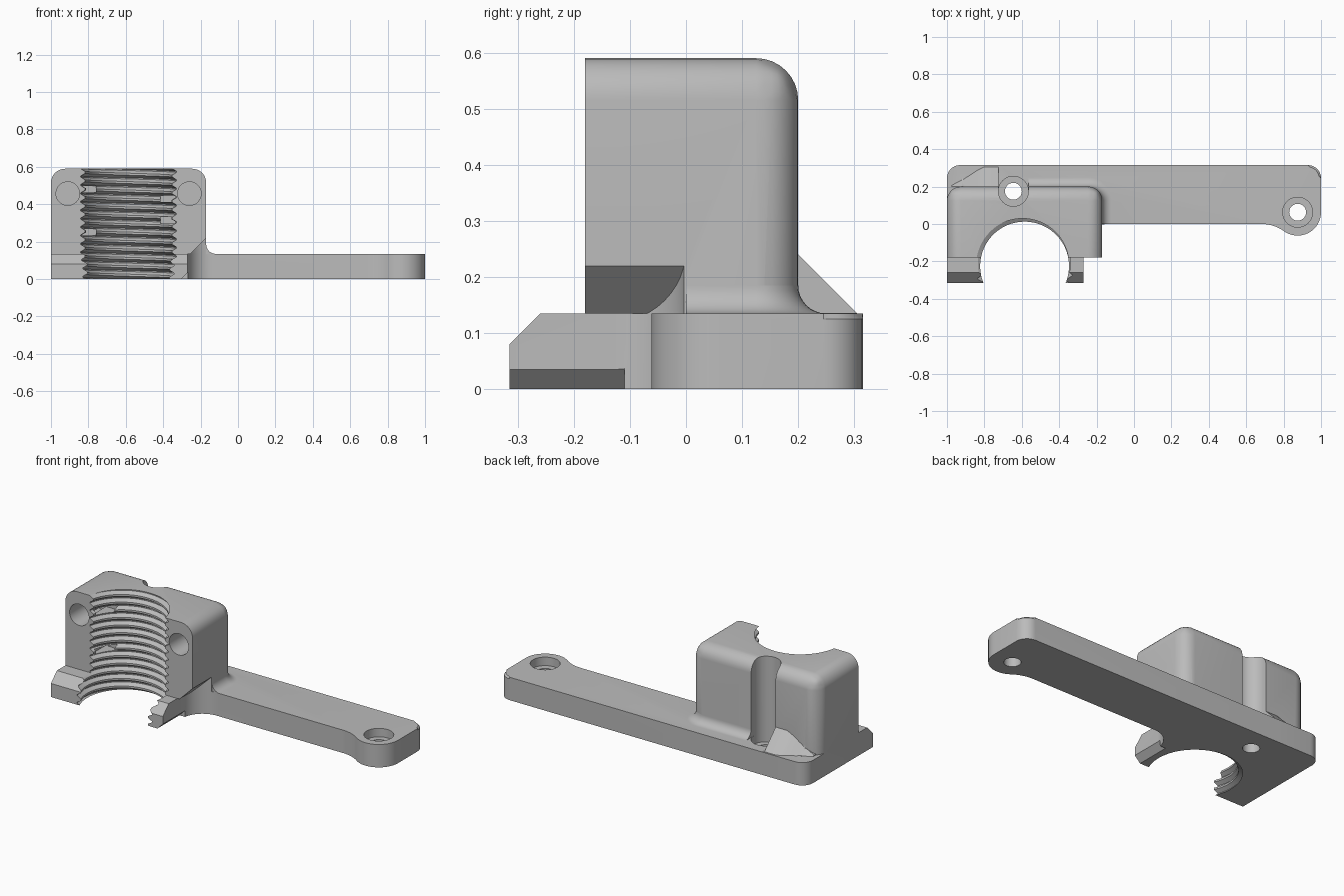
import bpy, bmesh, math
from math import sin, cos, pi, radians, hypot

cube = bpy.data.objects.get("Cube")
if cube:
    bpy.data.objects.remove(cube, do_unlink=True)

TOP = 0.135                      # top of the flat plate
BORE = (-0.585, -0.225)          # axis of the threaded bore
HOLES = ((-0.645, 0.175), (0.875, 0.063))


def to_object(name, bm):
    bmesh.ops.recalc_face_normals(bm, faces=bm.faces)
    mesh = bpy.data.meshes.new(name)
    bm.to_mesh(mesh)
    bm.free()
    ob = bpy.data.objects.new(name, mesh)
    bpy.context.collection.objects.link(ob)
    return ob


def loft_bm(rings):
    """Skin a row of equal closed rings and cap both ends."""
    bm = bmesh.new()
    rows = [[bm.verts.new(p) for p in ring] for ring in rings]
    n = len(rows[0])
    for a, b in zip(rows, rows[1:]):
        for i in range(n):
            j = (i + 1) % n
            bm.faces.new((a[i], a[j], b[j], b[i]))
    bm.faces.new(rows[0])
    bm.faces.new(rows[-1])
    return bm


def loft(name, rings):
    return to_object(name, loft_bm(rings))


def arc(c, r, a0, a1, n):
    return [(c[0] + r * cos(radians(a0 + (a1 - a0) * i / n)),
             c[1] + r * sin(radians(a0 + (a1 - a0) * i / n))) for i in range(n + 1)]


def cylinder(name, c, r, z0, z1, n=48):
    ring = arc(c, r, 0, 360, n)[:-1]
    return loft(name, [[(x, y, z) for x, y in ring] for z in (z0, z1)])


def box(name, x0, x1, y0, y1, z0, z1):
    ring = ((x0, y0), (x1, y0), (x1, y1), (x0, y1))
    return loft(name, [[(x, y, z) for x, y in ring] for z in (z0, z1)])


def combine(body, tool, operation):
    tool.hide_render = True
    mod = body.modifiers.new("combine", 'BOOLEAN')
    mod.operation, mod.solver, mod.object = operation, 'EXACT', tool
    bpy.context.view_layer.objects.active = body
    bpy.ops.object.modifier_apply(modifier=mod.name)
    bpy.data.objects.remove(tool, do_unlink=True)


# Mounting plate: outline with foot, inner fillet, screw lobe and round corners
inner_fillet = arc((-0.14, -0.13), 0.13, 180, 90, 12)
blend_c = (0.684, -0.2)
lobe = HOLES[1]
a = math.degrees(math.atan2(lobe[1] - blend_c[1], lobe[0] - blend_c[0]))
outline = [(-1, -0.315), (-0.27, -0.315)] + inner_fillet
outline += arc(blend_c, 0.2, 90, a, 8)
outline += arc(lobe, 0.125, a - 180, 0, 16)[1:]
outline += arc((0.93, 0.245), 0.07, 0, 90, 8)
outline += [(-0.73, 0.315)] + arc((-0.93, 0.245), 0.07, 90, 180, 8)
bm = loft_bm([[(x, y, z) for x, y in outline] for z in (0, TOP)])
rim = []
for e in bm.edges:
    m = (e.verts[0].co + e.verts[1].co) / 2
    if m.z > TOP - 0.001 and (m.x > 0.684 or (m.y > 0.3 and m.x > -0.73)):
        rim.append(e)
bmesh.ops.bevel(bm, geom=rim, offset=0.01, segments=1, affect='EDGES')
body = to_object("clamp_bracket", bm)

# Sloped front of the foot, and the small chamfer under its right arm
slope = ((-0.335, 0.06), (-0.24, 0.155), (-0.335, 0.155))
combine(body, loft("foot_slope_cutter", [[(x, y, z) for y, z in slope] for x in (-1.1, -0.1)]), 'DIFFERENCE')
under = ((-0.31, -0.005), (-0.255, -0.005), (-0.255, 0.05))
combine(body, loft("arm_chamfer_cutter", [[(x, y, z) for x, z in under] for y in (-0.33, -0.11)]), 'DIFFERENCE')

# Clamp block with rounded top and rear corners
R = 0.075
ring = ((-1, -0.18), (-0.17, -0.18), (-0.17, 0.2), (-1, 0.2))
bm = loft_bm([[(x, y, z) for x, y in ring] for z in (TOP, 0.59)])
rounded = []
for e in bm.edges:
    m = (e.verts[0].co + e.verts[1].co) / 2
    if (m.z > 0.58 and m.y > -0.17) or (TOP + 0.01 < m.z < 0.58 and m.y > 0.1):
        rounded.append(e)
bmesh.ops.bevel(bm, geom=rounded, offset=R, segments=8, profile=0.5, affect='EDGES')
block = to_object("clamp_block", bm)

# Sloped underside where the block overhangs the inner fillet
plan = [(-0.27, -0.2)] + inner_fillet + [(-0.1, 0), (-0.1, -0.2)]
combine(block, loft("undercut_cutter", [[(x, y, 0.1) for x, y in plan],
                                        [(x, y, x + 0.39) for x, y in plan]]), 'DIFFERENCE')
combine(body, block, 'UNION')

# Fillet sweeping round the right and rear foot of the block
corner = (-0.17 - R, 0.2 - R)
path = [((-0.17, 0.0), 0)]
path += [(p, 90 * i / 8) for i, p in enumerate(arc(corner, R, 0, 90, 8))]
path += [((-0.92, 0.2), 90)]
section = [(-0.02, TOP - 0.02), (-0.02, TOP + 0.05)]
section += arc((0.05, TOP + 0.05), 0.05, 180, 270, 8) + [(0.05, TOP - 0.02)]
combine(body, loft("block_fillet", [[(p[0] + d * cos(radians(t)), p[1] + d * sin(radians(t)), z)
                                     for d, z in section] for p, t in path]), 'UNION')

# Rear gusset, fading out towards the left corner
fade = ((-0.71, 1), (-0.8, 1), (-0.84, 0.82), (-0.88, 0.56), (-0.92, 0.33), (-0.96, 0.14), (-0.975, 0.05))
rings = []
for x, s in fade:
    h = 0.105 * s
    rings.append([(x, 0.17, 0.11), (x, 0.17, TOP + h), (x, 0.2, TOP + h),
                  (x, 0.2 + h, TOP), (x, 0.2 + h, 0.11)])
combine(body, loft("rear_gusset", rings), 'UNION')

# Screw holes, counterbores and the driver channel up the back
combine(body, box("channel_cutter", -0.725, -0.565, 0.175, 0.36, TOP + 0.0005, 0.7), 'DIFFERENCE')
for c in HOLES:
    combine(body, cylinder("counterbore_cutter", c, 0.08, 0.085, 0.75), 'DIFFERENCE')
    combine(body, cylinder("screw_cutter", c, 0.045, -0.1, 0.2), 'DIFFERENCE')

# Blind holes in the block's front face
for x in (-0.91, -0.26):
    ring = arc((x, 0.457), 0.063, 0, 360, 40)[:-1]
    combine(body, loft("front_hole_cutter", [[(px, y, pz) for px, pz in ring]
                                             for y in (-0.3, 0.05)]), 'DIFFERENCE')

# Threaded bore: plain core, then a helical sweep of the tooth profile
combine(body, cylinder("bore_cutter", BORE, 0.2375, -0.1, 0.75, 96), 'DIFFERENCE')
PITCH = 0.045
teeth = [(0.2, -0.14)]
for k in range(19):
    z = -0.13 + k * PITCH
    teeth += [(0.236, z), (0.236, z + 0.009), (0.26, z + 0.024), (0.26, z + 0.03)]
teeth += [(0.236, -0.13 + 19 * PITCH), (0.2, -0.12 + 19 * PITCH)]
rings = []
for i in range(97):
    t = radians(-89 + 358 * i / 96)
    rings.append([(BORE[0] + r * cos(t), BORE[1] + r * sin(t), z + PITCH * t / (2 * pi))
                  for r, z in teeth])
combine(body, loft("thread_cutter", rings), 'DIFFERENCE')

# Narrow pockets in the bore wall
for x0, x1, z in ((-0.85, -0.76, 0.48), (-0.85, -0.76, 0.25), (-0.415, -0.33, 0.43), (-0.415, -0.33, 0.315)):
    combine(body, box("pocket_cutter", x0, x1, -0.16, -0.02, z - 0.018, z + 0.018), 'DIFFERENCE')

# Grey material and smooth curved faces
grey = bpy.data.materials.new("plain_grey")
grey.use_nodes = True
color = (0.5, 0.5, 0.5, 1)
grey.diffuse_color = color
grey.node_tree.nodes["Principled BSDF"].inputs["Base Color"].default_value = color
body.data.materials.clear()
body.data.materials.append(grey)
for f in body.data.polygons:
    f.material_index = 0
bpy.ops.object.select_all(action='DESELECT')
body.select_set(True)
bpy.context.view_layer.objects.active = body
bpy.ops.object.shade_smooth_by_angle(angle=radians(30))
